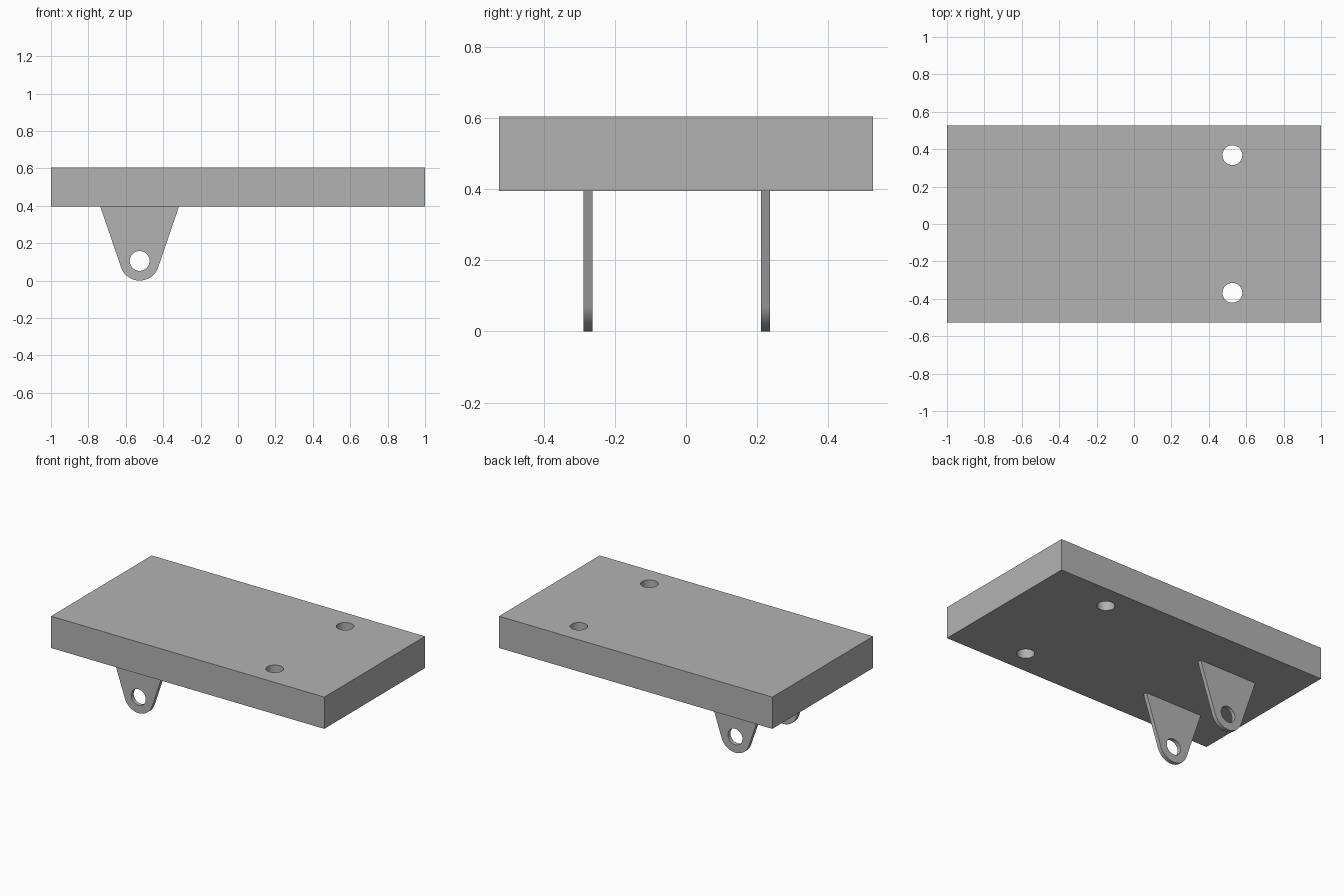
import bpy
import bmesh
import math
from mathutils import Matrix, Vector

cube = bpy.data.objects.get("Cube")
if cube:
    bpy.data.objects.remove(cube, do_unlink=True)

# Single plain grey finish
grey = bpy.data.materials.new("plain grey")
grey.use_nodes = True
colour = (0.45, 0.45, 0.45, 1)
grey.diffuse_color = colour
grey.node_tree.nodes["Principled BSDF"].inputs["Base Color"].default_value = colour

SLAB_BOTTOM, SLAB_TOP = 0.395, 0.605
HALF_DEPTH = 0.526
HOLE = 0.053


def arc(cx, cy, radius, start, end, steps):
    """Points along an arc, both ends included."""
    angles = [start + (end - start) * i / steps for i in range(steps + 1)]
    return [(cx + radius * math.cos(a), cy + radius * math.sin(a)) for a in angles]


def circle(cx, cy, radius, steps=48):
    return arc(cx, cy, radius, 0, math.tau, steps)[:-1]


def plate(name, loops, thickness, matrix):
    """Extrude an outline with holes along local z, then place it."""
    bm = bmesh.new()
    edges = []
    for loop in loops:
        verts = [bm.verts.new((x, y, 0)) for x, y in loop]
        edges += [bm.edges.new((v, verts[i - 1])) for i, v in enumerate(verts)]
    bmesh.ops.triangle_fill(bm, edges=edges, use_beauty=True, normal=Vector((0, 0, 1)))
    result = bmesh.ops.extrude_face_region(bm, geom=bm.faces[:], use_keep_orig=True)
    top = [g for g in result["geom"] if isinstance(g, bmesh.types.BMVert)]
    bmesh.ops.translate(bm, verts=top, vec=(0, 0, thickness))
    bmesh.ops.transform(bm, matrix=matrix, verts=bm.verts[:])
    bmesh.ops.recalc_face_normals(bm, faces=bm.faces[:])
    mesh = bpy.data.meshes.new(name)
    bm.to_mesh(mesh)
    bm.free()
    mesh.materials.append(grey)
    obj = bpy.data.objects.new(name, mesh)
    bpy.context.collection.objects.link(obj)
    bpy.ops.object.select_all(action="DESELECT")
    obj.select_set(True)
    bpy.context.view_layer.objects.active = obj
    bpy.ops.object.shade_smooth_by_angle(angle=math.radians(30))
    return obj


# Slab with two through holes
d = HALF_DEPTH
outline = [(-1, -d), (1, -d), (1, d), (-1, d)]
holes = [circle(0.526, side * 0.368, HOLE) for side in (-1, 1)]
plate("slab", [outline] + holes, SLAB_TOP - SLAB_BOTTOM,
      Matrix.Translation((0, 0, SLAB_BOTTOM)))

# Tapered lugs with a rounded eye, sides tangent to the round end
CX, EYE, HALF_TOP = -0.526, 0.105, 0.21
rise = SLAB_BOTTOM - EYE
tangent = math.atan2(rise, HALF_TOP) - math.acos(EYE / math.hypot(rise, HALF_TOP))
lug = [(CX + HALF_TOP, SLAB_BOTTOM), (CX - HALF_TOP, SLAB_BOTTOM)]
lug += arc(CX, EYE, EYE, math.pi - tangent, math.tau + tangent, 32)
upright = Matrix.Rotation(math.pi / 2, 4, "X")
for name, back in (("front_lug", -0.263), ("back_lug", 0.237)):
    plate(name, [lug, circle(CX, EYE, HOLE)], 0.026,
          Matrix.Translation((0, back, 0)) @ upright)
